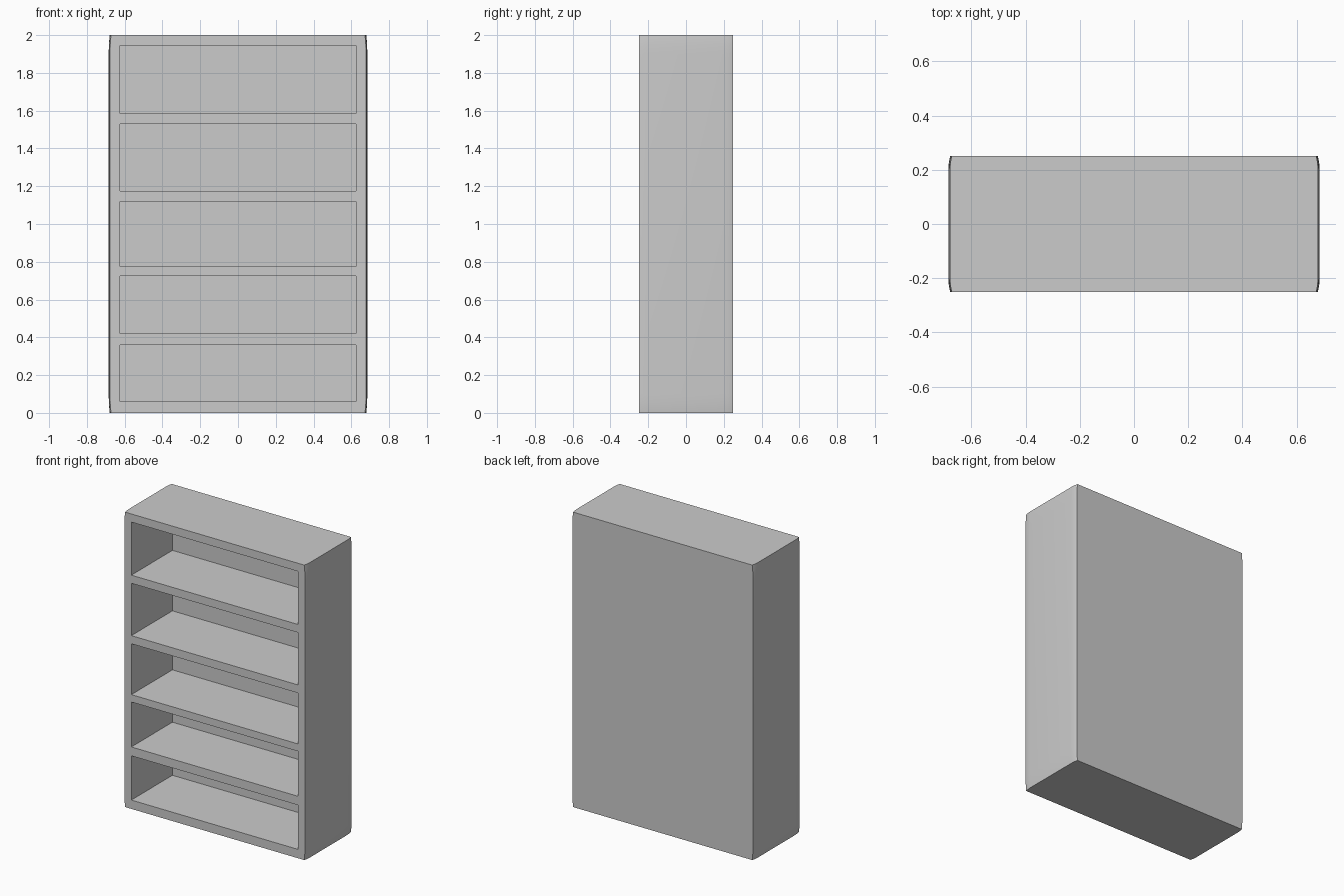
import bpy
import bmesh
from mathutils import Matrix, Vector

cube = bpy.data.objects.get("Cube")
if cube:
    bpy.data.objects.remove(cube, do_unlink=True)

WIDTH, DEPTH, HEIGHT = 1.37, 0.5, 2.0
INNER_X = 0.625
CAVITY = 0.44
BAYS = [(0.06, 0.36), (0.42, 0.725), (0.775, 1.12), (1.175, 1.53), (1.585, 1.945)]

# One flat grey for the whole piece
grey = bpy.data.materials.new("plain_grey")
grey.use_nodes = True
colour = (0.6, 0.6, 0.6, 1.0)
grey.diffuse_color = colour
grey.node_tree.nodes["Principled BSDF"].inputs["Base Color"].default_value = colour


def cut_faces(bm, chosen, axis, position):
    """Slice only the chosen faces with a plane across the given axis."""
    bm.normal_update()
    faces = [f for f in bm.faces if chosen(f)]
    edges = {e for f in faces for e in f.edges}
    verts = {v for f in faces for v in f.verts}
    normal, point = Vector((0, 0, 0)), Vector((0, 0, 0))
    normal[axis], point[axis] = 1, position
    bmesh.ops.bisect_plane(bm, geom=faces + list(edges) + list(verts),
                           plane_co=point, plane_no=normal, dist=1e-5)


def is_front(face):
    return face.normal.y < -0.9


def is_side(face):
    return abs(face.normal.x) > 0.9


def ramp(value, start, end):
    return max(0.0, (value - start) / (end - start)) ** 2


# Solid outer body
bm = bmesh.new()
bmesh.ops.create_cube(bm, size=1, matrix=Matrix.Translation((0, 0, HEIGHT / 2))
                      @ Matrix.Diagonal((WIDTH, DEPTH, HEIGHT, 1)))

# Outline of the five bays on the front
for x in (-INNER_X, INNER_X):
    cut_faces(bm, is_front, 0, x)
for bay in BAYS:
    for z in bay:
        cut_faces(bm, is_front, 2, z)

# Gently eased outer sides
for offset in (0.2, 0.225, 0.24):
    for sign in (-1, 1):
        cut_faces(bm, is_side, 1, sign * offset)
for offset in (0.9, 0.95, 0.98):
    for sign in (-1, 1):
        cut_faces(bm, is_side, 2, 1 + sign * offset)
for v in bm.verts:
    if abs(v.co.x) > WIDTH / 2 - 0.001:
        ease = 0.007 * ramp(abs(v.co.y), 0.2, 0.25) + 0.006 * ramp(abs(v.co.z - 1), 0.9, 1)
        v.co.x -= ease if v.co.x > 0 else -ease

# Hollow out the bays, leaving shelves and a back panel
bm.normal_update()
openings = []
for f in bm.faces:
    c = f.calc_center_bounds()
    if is_front(f) and abs(c.x) < INNER_X and any(a < c.z < b for a, b in BAYS):
        openings.append(f)
bmesh.ops.inset_individual(bm, faces=openings, thickness=0, depth=-CAVITY)
bm.normal_update()

mesh = bpy.data.meshes.new("bookcase")
bm.to_mesh(mesh)
bm.free()
mesh.materials.append(grey)
bookcase = bpy.data.objects.new("bookcase", mesh)
bpy.context.collection.objects.link(bookcase)

bpy.ops.object.select_all(action="DESELECT")
bookcase.select_set(True)
bpy.context.view_layer.objects.active = bookcase
bpy.ops.object.shade_smooth_by_angle()
